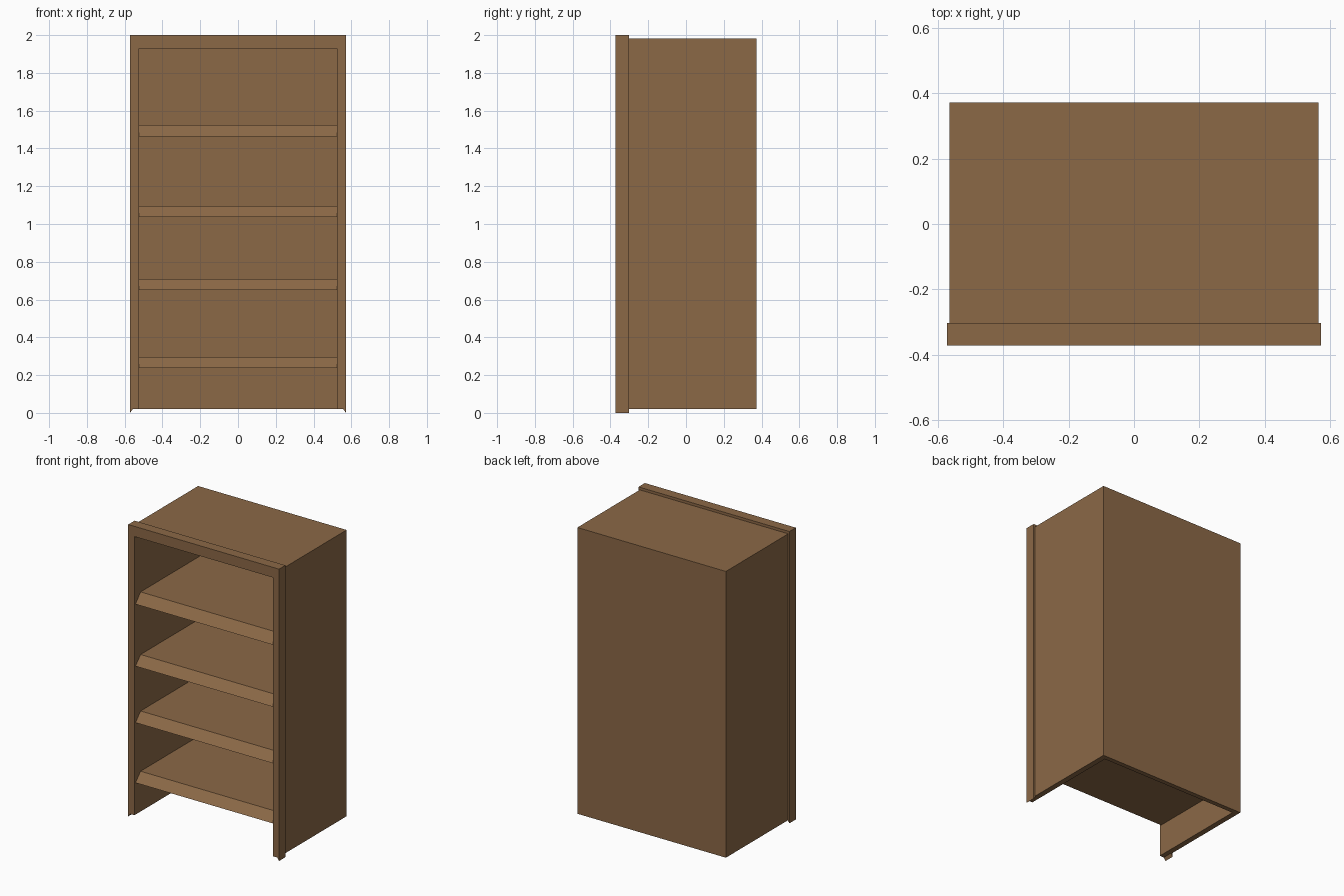
import bpy, bmesh
from mathutils import Vector

if "Cube" in bpy.data.objects:
    bpy.data.objects.remove(bpy.data.objects["Cube"])

wood = bpy.data.materials.new("brown_wood")
wood.diffuse_color = (0.26, 0.14, 0.062, 1)
wood.use_nodes = True
wood.node_tree.nodes["Principled BSDF"].inputs["Base Color"].default_value = wood.diffuse_color


def prism(name, profile, start, depth):
    """Extrude a closed 3D profile (list of points) along an offset vector."""
    bm = bmesh.new()
    face = bm.faces.new([bm.verts.new(Vector(p) + Vector(start)) for p in profile])
    ext = bmesh.ops.extrude_face_region(bm, geom=[face], use_keep_orig=True)
    moved = [g for g in ext["geom"] if isinstance(g, bmesh.types.BMVert)]
    bmesh.ops.translate(bm, vec=Vector(depth), verts=moved)
    bmesh.ops.recalc_face_normals(bm, faces=bm.faces)
    mesh = bpy.data.meshes.new(name)
    bm.to_mesh(mesh)
    bm.free()
    mesh.materials.append(wood)
    obj = bpy.data.objects.new(name, mesh)
    bpy.context.collection.objects.link(obj)
    return obj


def arch(half):
    """Mirror the left half of an arch outline in XZ."""
    return [(x, 0, z) for x, z in half] + [(-x, 0, z) for x, z in reversed(half)]


FRONT, LIP, INNER_BACK, BACK = -0.372, -0.303, 0.34, 0.372
IN_X, OUT_X, FRAME_X = 0.525, 0.563, 0.572
IN_TOP, BASE, TOP = 1.93, 0.02, 1.982


def outline(outer):
    """Outer edge points, up and over, then the shared opening going down."""
    left_in = [(-IN_X, BASE), (-IN_X, IN_TOP)]
    right_in = [(IN_X, IN_TOP), (IN_X, BASE)]
    return arch(outer) + [(x, 0, z) for x, z in reversed(left_in + right_in)]


# carcass: sides and top, open at the bottom
prism("cabinet_sides_and_top", outline([(-OUT_X, BASE), (-OUT_X, TOP)]),
      (0, LIP, 0), (0, INNER_BACK - LIP, 0))

# back panel
prism("back_panel", arch([(-OUT_X, BASE), (-OUT_X, TOP)]),
      (0, INNER_BACK, 0), (0, BACK - INNER_BACK, 0))

# projecting front frame with pointed outer feet
prism("front_frame", outline([(-0.557, BASE), (-FRAME_X, 0), (-FRAME_X, 2)]),
      (0, FRONT, 0), (0, LIP - FRONT, 0))

# shelves with a sloped front edge
for i, (low, high) in enumerate([(0.238, 0.296), (0.65, 0.709), (1.037, 1.096), (1.462, 1.525)]):
    prism(f"shelf_{i + 1}",
          [(0, -0.36, low), (0, INNER_BACK, low), (0, INNER_BACK, high), (0, -0.305, high)],
          (-IN_X, 0, 0), (2 * IN_X, 0, 0))
